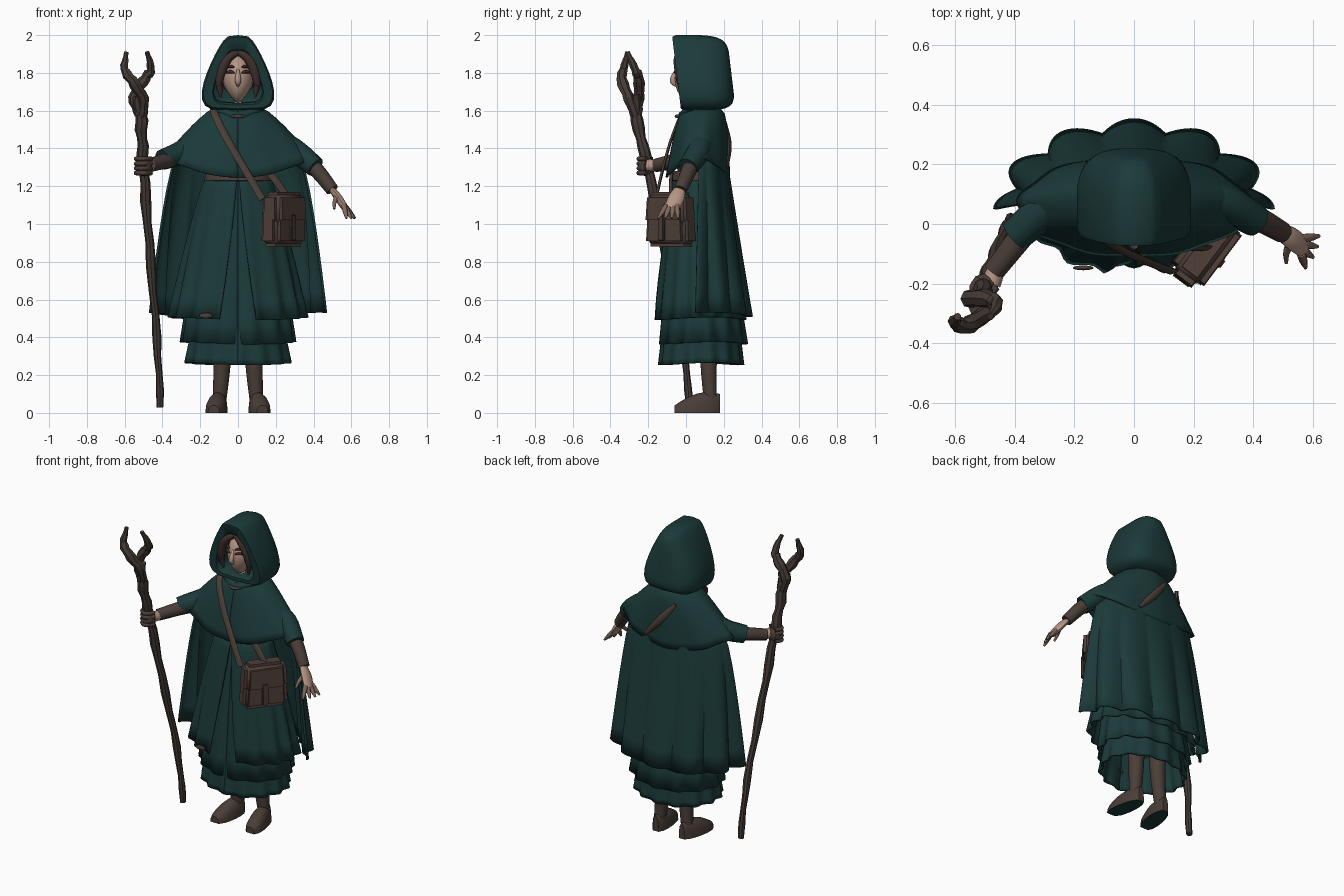
import bpy, bmesh
from math import sin, cos, pi, tau, radians, copysign
from mathutils import Vector, Matrix

old = bpy.data.objects.get("Cube")
if old:
    bpy.data.objects.remove(old)


def material(name, *rgb):
    mat = bpy.data.materials.new(name)
    mat.use_nodes = True
    mat.diffuse_color = (*rgb, 1)
    mat.node_tree.nodes["Principled BSDF"].inputs["Base Color"].default_value = (*rgb, 1)
    return mat


TEAL = material("teal cloth", .011, .042, .041)
BROWN = material("brown cloth", .068, .047, .039)
LEATHER = material("bag leather", .08, .05, .04)
WOOD = material("staff wood", .06, .044, .037)
SKIN = material("skin", .46, .3, .23)
TANNED = material("tanned fingers", .22, .14, .11)
HAIR = material("dark hair", .05, .03, .025)


def finish(name, bm, mat, angle=40):
    bmesh.ops.recalc_face_normals(bm, faces=bm.faces)
    mesh = bpy.data.meshes.new(name)
    bm.to_mesh(mesh)
    bm.free()
    mesh.materials.append(mat)
    obj = bpy.data.objects.new(name, mesh)
    bpy.context.collection.objects.link(obj)
    bpy.ops.object.select_all(action="DESELECT")
    obj.select_set(True)
    bpy.context.view_layer.objects.active = obj
    bpy.ops.object.shade_smooth_by_angle(angle=radians(angle))
    return obj


def loft(name, rings, mat, closed=True, start_cap=True, end_cap=True, angle=40):
    bm = bmesh.new()
    rows = [[bm.verts.new(point) for point in ring] for ring in rings]
    count = len(rows[0])
    for lower, upper in zip(rows, rows[1:]):
        for i in range(count if closed else count - 1):
            j = (i + 1) % count
            bm.faces.new((lower[i], lower[j], upper[j], upper[i]))
    if start_cap:
        bm.faces.new(rows[0])
    if end_cap:
        bm.faces.new(rows[-1])
    return finish(name, bm, mat, angle)


def smooth_path(points, steps=4):
    """Rounded path through a few points."""
    points = [Vector(p) for p in points]
    ends = [points[0] * 2 - points[1], *points, points[-1] * 2 - points[-2]]
    path = []
    for a, b, c, d in zip(ends, ends[1:], ends[2:], ends[3:]):
        for step in range(steps):
            t = step / steps
            path.append(b + ((c - a) * t + (a * 2 - b * 5 + c * 4 - d) * t ** 2
                             + (b * 3 - a - c * 3 + d) * t ** 3) / 2)
    return path + [points[-1]]


def tube(name, points, start, end, mat, sides=8, bulge=0, flat=1, up=(0, 0, 1), gnarl=0):
    """Tapered limb; flat thins it along up, gnarl makes it knotty."""
    path = smooth_path(points)
    last = len(path) - 1
    rings = []
    for k, centre in enumerate(path):
        tangent = (path[min(k + 1, last)] - path[max(k - 1, 0)]).normalized()
        across = tangent.cross(Vector(up)).normalized()
        over = across.cross(tangent)
        t = k / last
        radius = (start + (end - start) * t + bulge * sin(pi * t)) * (1 + gnarl * sin(k * 2))
        centre = centre + across * gnarl * radius * cos(k * 2)
        rings.append([centre + across * cos(a) * radius + over * sin(a) * radius * flat
                      for a in (tau * i / sides for i in range(sides))])
    return loft(name, rings, mat, angle=30 if gnarl else 50)


def garment(name, top, hem, folds=1, depth=0, flare=(1, 1), gap=(0, 0), lift=0, scallop=False, mat=TEAL):
    """Oval cloth from top to hem, each (z, half width, half depth, centre y); gap opens the front."""
    rings = []
    for row in range(9):
        t = row / 8
        z, width, thick, centre = (a + (b - a) * t ** p for a, b, p in zip(top, hem, (1, *flare, 1)))
        opening = radians(gap[0] + (gap[1] - gap[0]) * t)
        ring = []
        for i in range(97):
            a = -pi / 2 + opening + (tau - 2 * opening) * i / 96
            wave = cos(folds * (a - pi / 2))
            if scallop:
                wave = 2 * abs(cos(folds * (a - pi / 2) / 2)) - 1.3
            size = 1 + depth * t * wave
            ring.append((width * size * cos(a), centre + thick * size * sin(a),
                         z + t * (lift * cos(a) ** 2 + depth * sin(2 * a + 1) / 6)))
        rings.append(ring)
    obj = loft(name, rings, mat, closed=False, start_cap=False, end_cap=False)
    obj.modifiers.new("cloth thickness", "SOLIDIFY").thickness = .012


def ball(name, place, size, mat, chin=0):
    """Ellipsoid; chin narrows its lower half."""
    bm = bmesh.new()
    bmesh.ops.create_uvsphere(bm, u_segments=16, v_segments=12, radius=1)
    for v in bm.verts:
        v.co.x *= 1 - chin * max(0, -v.co.z) ** 2
        v.co = Vector(place) + v.co * Matrix.Diagonal(size) if chin > 1 else Vector(place) + Matrix.Diagonal(size) @ v.co
    return finish(name, bm, mat)


def box(name, frame, place, size, mat, bevel, taper=0):
    """Rounded block that narrows upward by taper."""
    bm = bmesh.new()
    bmesh.ops.create_cube(bm, size=1)
    for v in bm.verts:
        v.co.x *= 1 - taper * v.co.z
        v.co.y *= 1 - taper * v.co.z
    bm.transform(frame @ Matrix.Translation(place) @ Matrix.Diagonal((*size, 1)))
    bmesh.ops.bevel(bm, geom=bm.edges[:], offset=bevel, segments=3, affect="EDGES")
    return finish(name, bm, mat)


# Layered skirts, bodice and belt
garment("bottom_skirt", (.5, .24, .2, .08), (.26, .28, .22, .08), 14, .04)
garment("middle_skirt", (1.25, .15, .1, .06), (.37, .3, .23, .09), 13, .04, (.8, .8))
garment("overskirt", (1.28, .16, .12, .06), (.5, .36, .24, .07), 15, .045, (.8, .8), (1, 16))
garment("bodice", (1.6, .08, .07, .08), (1.25, .16, .11, .06), flare=(.5, .5))
garment("belt", (1.28, .17, .13, .06), (1.23, .18, .14, .06), mat=BROWN)
ball("hem_patch", (-.17, -.147, .515), (.035, .008, .015), BROWN)

# Long cloak open at the front, with the shoulder cape over it
garment("long_cloak", (1.4, .3, .14, .07), (.52, .45, .29, .05), 12, .07, (.5, 1), (90, 90), scallop=True)
garment("shoulder_cape", (1.63, .1, .08, .09), (1.25, .39, .17, .06), 9, .02, (.75, .4), lift=.1)


# Hood: bell-shaped sections from the lining, round the rim, to the domed back
def bell(y, scale, width, drop=0):
    section = []
    for i in range(24):
        a = tau * i / 24 - pi / 2
        z = .2 * sin(a)
        x = copysign(abs(cos(a)) ** .4, cos(a)) * (.165 - .38 * z)
        section.append((x * width, y - .12 * z * scale, 1.8 - drop + z * scale))
    return section


hood = [bell(.1, .68, .66, .02), bell(-.03, .7, .66, .02), bell(-.045, .75, .7, .02),
        bell(-.05, .95, .95), bell(-.03, 1, 1)]
for k in range(8):
    b = pi * k / 14
    hood.append(bell(.09 + .15 * sin(b), max(.1, cos(b)) ** .25, max(.1, cos(b)) ** .6))
loft("hood", hood, TEAL, start_cap=False, angle=50)
tube("hood_collar", [(-.13, .03, 1.62), (0, -.02, 1.57), (.13, .03, 1.62)], .02, .02, TEAL, bulge=.005)
tube("cape_clasp", [(-.04, -.03, 1.57), (0, -.05, 1.57), (.04, -.03, 1.57)], .006, .006, BROWN, bulge=.004)

# Head, neck and hair
ball("head", (0, .04, 1.77), (.08, .1, .13), SKIN, chin=.5)
ball("hair_back", (0, .08, 1.8), (.1, .1, .12), HAIR)
tube("neck", [(0, .04, 1.55), (0, .04, 1.7)], .045, .04, SKIN)
tube("nose", [(0, -.05, 1.82), (0, -.07, 1.76), (0, -.05, 1.73)], .006, .006, SKIN, bulge=.01, up=(1, 0, 0))

for side, s in (("left", 1), ("right", -1)):
    tube(side + "_hair_lock", [(0, -.03, 1.91), (s * .06, -.04, 1.87), (s * .1, -.03, 1.76), (s * .09, -.02, 1.67)],
         .015, .006, HAIR, bulge=.016)
    for part, z, r in (("_eye", 1.8, .006), ("_eyebrow", 1.83, .005)):
        tube(side + part, [(s * .02, -.06, z), (s * .04, -.05, z + r), (s * .07, -.02, z)], .003, .003, HAIR, bulge=r)
    # Legs and rounded shoes with dark soles, turned slightly outward
    tube(side + "_leg", [(s * .08, .12, .5), (s * .085, .12, .25), (s * .1, .13, .04)], .055, .035, BROWN, 10, up=(0, 1, 0))
    shoe = []
    for k in range(9):
        t = k / 8
        y = .18 - .24 * t
        width = .02 + .03 * sin(pi * t) ** .5 + .01 * t
        height = .04 + .06 * cos(t * pi / 2) + .02 * sin(pi * t)
        shoe.append([(s * (.12 - y / 7) + width * cos(a), y, height * sin(a) ** .7)
                     for a in (pi * i / 8 * .9999 for i in range(9))])
    foot = loft(side + "_shoe", shoe, BROWN)
    foot.data.materials.append(TEAL)
    for face in foot.data.polygons:
        if face.normal.z < -.9:
            face.material_index = 1

# Arms: cloth sleeves, narrow undersleeves and hands
tube("right_sleeve", [(-.17, .08, 1.46), (-.3, .04, 1.38), (-.4, -.04, 1.34)], .06, .055, TEAL, 12, bulge=.005)
tube("left_sleeve", [(.17, .08, 1.46), (.3, .07, 1.39), (.41, .01, 1.3)], .06, .055, TEAL, 12, bulge=.005)
tube("right_forearm", [(-.33, .02, 1.35), (-.4, -.07, 1.33), (-.47, -.16, 1.31)], .045, .036, BROWN, 10)
tube("left_forearm", [(.36, .04, 1.34), (.43, .01, 1.27), (.5, -.03, 1.18)], .045, .035, BROWN, 10)
tube("right_wrist", [(-.46, -.15, 1.31), (-.48, -.2, 1.31)], .03, .034, SKIN)
ball("right_palm", (-.5, -.21, 1.305), (.045, .045, .052), BROWN)
tube("left_palm", [(.49, -.03, 1.19), (.53, -.05, 1.14), (.57, -.08, 1.08)], .027, .036, SKIN, 10, .01, .5, (.6, .2, .8))
tube("left_thumb", [(.52, -.07, 1.14), (.51, -.1, 1.11), (.51, -.13, 1.08)], .015, .006, TANNED)
for k in range(4):
    z = 1.27 + k / 40
    tube(f"right_finger_{k + 1}", [(-.46, -.21, z), (-.5, -.25, z), (-.54, -.22, z), (-.52, -.18, z)], .013, .012, BROWN)
    root = Vector((.56, -.05 - k / 60, 1.1))
    tip = Vector((.62 - k * k / 200, -.04 - k / 28, 1.03))
    tube(f"left_finger_{k + 1}", [root, tip], .015, .006, TANNED, bulge=.003)

# Satchel turned toward the left hip, with an overhanging flap and a closing tab
bag = Matrix.Translation((.24, -.08, 1.02)) @ Matrix.Rotation(radians(53), 4, "Z")
box("satchel_body", bag, (0, 0, -.01), (.27, .12, .26), LEATHER, .03, .1)
box("satchel_flap", bag, (0, -.006, .06), (.265, .13, .18), LEATHER, .03, .08)
box("satchel_tab", bag, (-.01, -.07, -.04), (.04, .02, .14), BROWN, .006)

# Strap across the chest, over the right shoulder and down the back
tube("strap_front", [(.13, -.16, 1.13), (.03, -.12, 1.3), (-.07, -.07, 1.47), (-.13, 0, 1.6), (-.1, .15, 1.6)],
     .02, .02, BROWN, flat=.4, up=(0, -1, .6))
tube("strap_back", [(-.07, .21, 1.54), (.03, .23, 1.42), (.14, .22, 1.3)], .01, .01, BROWN, bulge=.014, flat=.5, up=(0, 1, 0))
tube("strap_hip", [(.13, -.07, 1.31), (.2, -.08, 1.23), (.26, -.08, 1.14)], .02, .02, BROWN, flat=.4, up=(0, -1, .6))

# Gnarled staff with two crossing prongs
tube("staff_shaft", [(-.41, .02, .03), (-.43, -.02, .4), (-.47, -.12, .9), (-.5, -.2, 1.3), (-.51, -.25, 1.5), (-.52, -.28, 1.68)],
     .018, .034, WOOD, up=(0, 1, 0), gnarl=.15)
tube("staff_right_prong", [(-.51, -.26, 1.56), (-.5, -.3, 1.66), (-.56, -.34, 1.76), (-.6, -.33, 1.82), (-.59, -.31, 1.91)],
     .026, .012, WOOD, 7, .01, up=(0, 1, 0), gnarl=.1)
tube("staff_left_prong", [(-.52, -.26, 1.58), (-.55, -.25, 1.67), (-.49, -.25, 1.77), (-.46, -.27, 1.82), (-.48, -.31, 1.91)],
     .026, .012, WOOD, 7, .01, up=(0, 1, 0), gnarl=.1)
